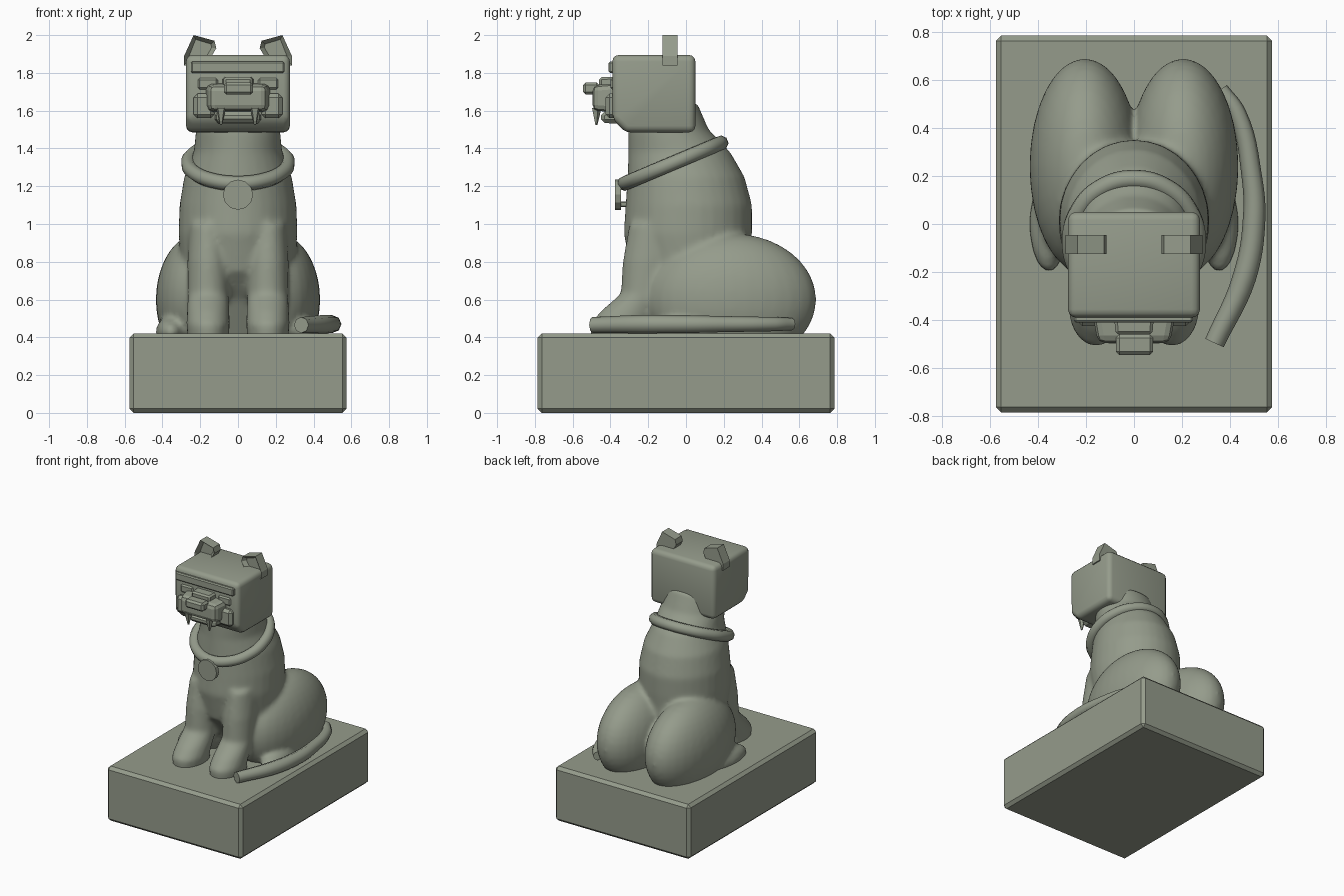
import bpy, bmesh, math
from mathutils import Matrix, Vector

if "Cube" in bpy.data.objects:
    bpy.data.objects.remove(bpy.data.objects["Cube"])

stone = bpy.data.materials.new("grey green stone")
stone.use_nodes = True
COLOUR = (0.30, 0.33, 0.26, 1)
stone.diffuse_color = COLOUR
stone.node_tree.nodes["Principled BSDF"].inputs["Base Color"].default_value = COLOUR


def finish(name, bm, smooth=None):
    bmesh.ops.recalc_face_normals(bm, faces=bm.faces)
    mesh = bpy.data.meshes.new(name)
    bm.to_mesh(mesh)
    bm.free()
    mesh.materials.append(stone)
    ob = bpy.data.objects.new(name, mesh)
    bpy.context.collection.objects.link(ob)
    if smooth:
        bpy.ops.object.select_all(action="DESELECT")
        bpy.context.view_layer.objects.active = ob
        ob.select_set(True)
        bpy.ops.object.shade_smooth_by_angle(angle=math.radians(smooth))
    return ob


def box(name, lo, hi, bevel=0.0, segments=1, taper=1.0, smooth=None):
    """Box between two corners; taper scales its front face."""
    lo, hi = Vector(lo), Vector(hi)
    mid, size = (lo + hi) / 2, hi - lo
    bm = bmesh.new()
    bmesh.ops.create_cube(bm, size=1)
    for v in bm.verts:
        k = taper if v.co.y < 0 else 1
        v.co = mid + Vector((v.co.x * size.x * k, v.co.y * size.y, v.co.z * size.z * k))
    if bevel:
        bmesh.ops.bevel(bm, geom=bm.edges[:], offset=bevel, segments=segments,
                        profile=0.5, affect="EDGES")
    return finish(name, bm, smooth)


def loft(bm, rings, cx=0.0, sides=32):
    """Skin over elliptical rings given as (z, front y, back y, half width)."""
    loops = []
    for z, front, back, rx in rings:
        angles = [2 * math.pi * i / sides for i in range(sides)]
        loops.append([bm.verts.new((cx + rx * math.cos(a),
                                    (front + back) / 2 + (back - front) / 2 * math.sin(a), z))
                      for a in angles])
    for a, b in zip(loops, loops[1:]):
        for i in range(sides):
            j = (i + 1) % sides
            bm.faces.new((a[i], a[j], b[j], b[i]))
    bm.faces.new(loops[0][::-1])
    bm.faces.new(loops[-1])


def ellipsoid(bm, centre, radii):
    bmesh.ops.create_uvsphere(bm, u_segments=32, v_segments=20, radius=1,
                              matrix=Matrix.Translation(centre) @ Matrix.Diagonal((*radii, 1)))


def tube(name, points, radius, cyclic=False, scales=None):
    curve = bpy.data.curves.new(name, "CURVE")
    curve.dimensions = "3D"
    curve.bevel_depth, curve.bevel_resolution = radius, 2
    curve.resolution_u, curve.use_fill_caps = 6, True
    spline = curve.splines.new("BEZIER")
    spline.bezier_points.add(len(points) - 1)
    spline.use_cyclic_u = cyclic
    for i, (bp, co) in enumerate(zip(spline.bezier_points, points)):
        bp.co = co
        bp.handle_left_type = bp.handle_right_type = "AUTO"
        bp.radius = scales[i] if scales else 1
    curve.materials.append(stone)
    ob = bpy.data.objects.new(name, curve)
    bpy.context.collection.objects.link(ob)
    return ob


# Pedestal
box("pedestal", (-0.575, -0.785, 0), (0.575, 0.785, 0.42), 0.022, smooth=25)

# Body: torso, haunches, front legs and hind feet fused into one soft skin
bm = bmesh.new()
loft(bm, [(0.36, -0.05, 0.30, 0.25), (0.60, -0.17, 0.33, 0.28), (0.75, -0.29, 0.34, 0.30),
          (0.95, -0.33, 0.35, 0.315), (1.10, -0.32, 0.35, 0.31), (1.25, -0.31, 0.31, 0.285),
          (1.38, -0.305, 0.235, 0.235), (1.50, -0.305, 0.12, 0.222), (1.64, -0.25, 0.06, 0.20)])
for s in (-1, 1):
    ellipsoid(bm, (s * 0.205, 0.24, 0.60), (0.23, 0.45, 0.35))
    loft(bm, [(0.36, -0.50, -0.18, 0.105), (0.47, -0.51, -0.18, 0.115),
              (0.54, -0.45, -0.14, 0.112), (0.63, -0.345, -0.10, 0.108),
              (0.80, -0.335, -0.05, 0.11), (1.00, -0.30, 0.0, 0.10)], s * 0.158)
    ellipsoid(bm, (s * 0.355, 0.0, 0.43), (0.08, 0.20, 0.08))
body = finish("body", bm)
remesh = body.modifiers.new("fuse", "REMESH")
remesh.mode, remesh.voxel_size, remesh.use_smooth_shade = "VOXEL", 0.016, True
soften = body.modifiers.new("soften", "SMOOTH")
soften.factor, soften.iterations = 0.5, 8

# Head block with a chamfered chin
bm = bmesh.new()
bmesh.ops.create_cube(bm, size=1)
for v in bm.verts:
    v.co = Vector((v.co.x * 0.55, v.co.y * 0.44 - 0.17, v.co.z * 0.41 + 1.69))
chin = [e for e in bm.edges if all(v.co.y < -0.3 and v.co.z < 1.6 for v in e.verts)]
bmesh.ops.bevel(bm, geom=chin, offset=0.07, segments=1, affect="EDGES")
bmesh.ops.bevel(bm, geom=bm.edges[:], offset=0.035, segments=3, profile=0.5, affect="EDGES")
finish("head", bm, 35)

# Face
box("brow", (-0.25, -0.41, 1.80), (0.245, -0.34, 1.86), 0.008)
box("muzzle", (-0.175, -0.495, 1.59), (0.175, -0.36, 1.745), 0.03, 2, 0.86)
box("nose_bridge", (-0.085, -0.46, 1.72), (0.085, -0.36, 1.78), 0.012, 1, 0.9)
box("nose", (-0.075, -0.545, 1.685), (0.08, -0.46, 1.75), 0.014)
box("lower_jaw", (-0.13, -0.45, 1.53), (0.13, -0.33, 1.60), 0.02, 1, 0.85)
for s, side in ((-1, "right"), (1, "left")):
    box(side + "_eye", (s * 0.16 - 0.055, -0.40, 1.71), (s * 0.16 + 0.055, -0.36, 1.775), 0.012)
    box(side + "_cheek", (s * 0.18 - 0.055, -0.425, 1.56), (s * 0.18 + 0.055, -0.33, 1.69), 0.02)

    # Fang
    bm = bmesh.new()
    bmesh.ops.create_cone(bm, segments=5, radius1=0.006, radius2=0.028, depth=0.09, cap_ends=True,
                          matrix=Matrix.Translation((s * 0.09, -0.475, 1.57)))
    finish(side + "_fang", bm)

    # Ear: thick plate with a hollowed front
    bm = bmesh.new()
    outline = [(0.285, 1.84), (0.285, 1.89), (0.235, 2.0), (0.125, 1.97), (0.115, 1.93), (0.17, 1.84)]
    front = bm.faces.new([bm.verts.new((s * x, -0.125, z)) for x, z in outline])
    back = bmesh.ops.extrude_face_region(bm, geom=[front], use_keep_orig=True)
    for v in back["geom"]:
        if isinstance(v, bmesh.types.BMVert):
            v.co.y = -0.045
    bmesh.ops.recalc_face_normals(bm, faces=bm.faces)
    front = min(bm.faces, key=lambda f: f.calc_center_median().y)
    bmesh.ops.inset_region(bm, faces=[front], thickness=0.025, depth=-0.03)
    finish(side + "_ear", bm)

# Collar sloping up towards the back
ring = []
for i in range(12):
    a = 2 * math.pi * i / 12
    y = -0.07 - 0.255 * math.cos(a)
    ring.append((0.262 * math.sin(a), y, 1.215 + 0.42 * (y + 0.325)))
tube("collar", ring, 0.04, True)

# Collar tag and its loop
bm = bmesh.new()
bmesh.ops.create_cone(bm, segments=12, radius1=0.08, radius2=0.08, depth=0.03, cap_ends=True,
                      matrix=Matrix.Translation((0, -0.36, 1.155)) @ Matrix.Rotation(math.pi / 2, 4, "X"))
finish("collar_tag", bm)
box("tag_link", (-0.03, -0.355, 1.09), (0.03, -0.29, 1.12), 0.006)

# Tail wrapped around the left side
tube("tail", [(0.36, 0.56, 0.47), (0.43, 0.46, 0.47), (0.49, 0.20, 0.47), (0.50, 0.02, 0.47),
              (0.46, -0.22, 0.47), (0.335, -0.495, 0.465)], 0.047, scales=[0.7, 0.8, 0.9, 1, 1.05, 0.9])
